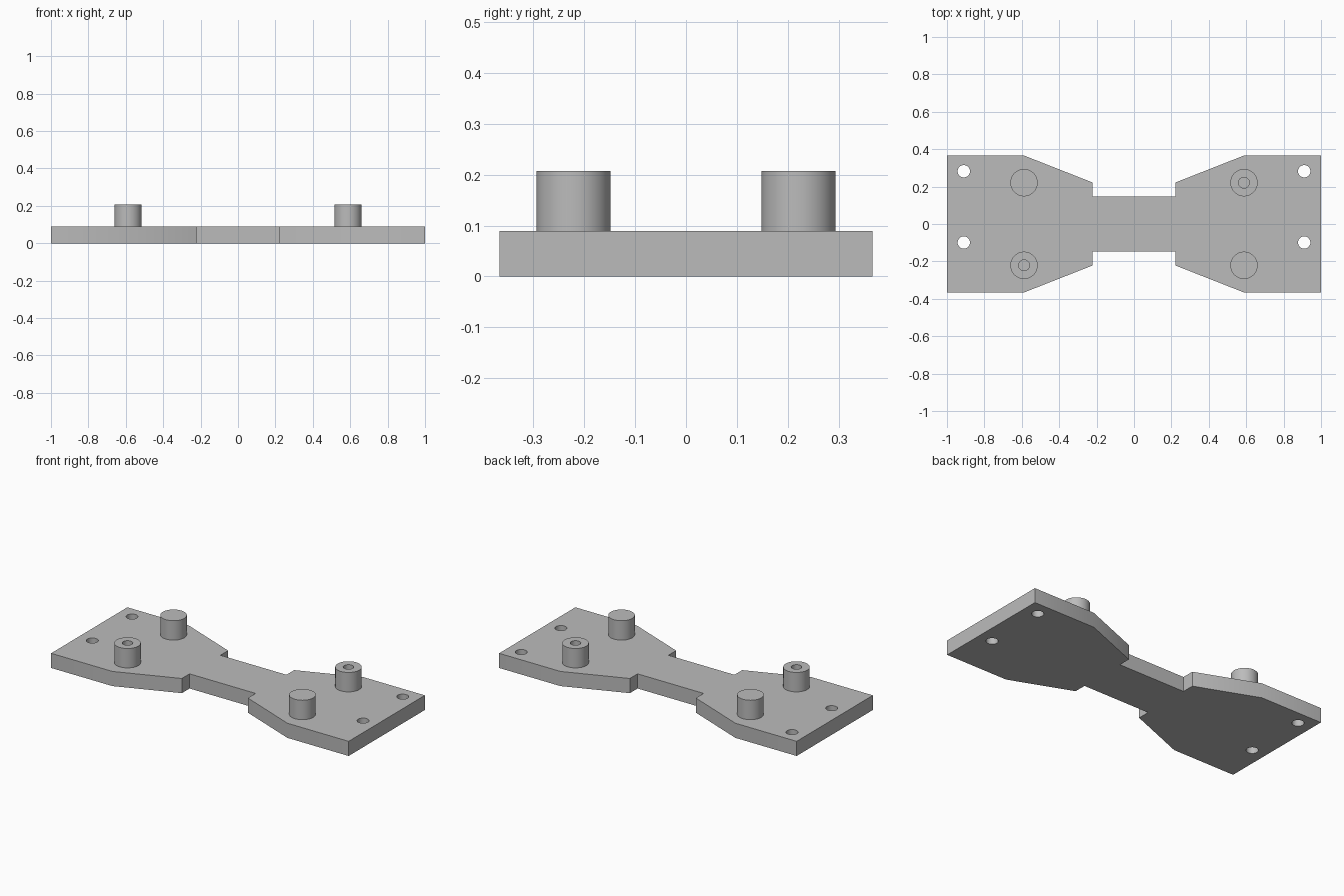
import bpy
import bmesh
from math import radians

cube = bpy.data.objects.get("Cube")
if cube:
    bpy.data.objects.remove(cube)

PLATE_TOP = 0.089
POST_TOP = 0.207

grey = bpy.data.materials.new("plain grey")
grey.use_nodes = True
colour = (0.5, 0.5, 0.5, 1)
grey.diffuse_color = colour
grey.node_tree.nodes["Principled BSDF"].inputs["Base Color"].default_value = colour


def cylinder(name, x, y, radius, bottom, top):
    bpy.ops.mesh.primitive_cylinder_add(
        vertices=64, radius=radius, depth=top - bottom,
        location=(x, y, (bottom + top) / 2))
    obj = bpy.context.object
    obj.name = name
    obj.data.materials.append(grey)
    return obj


def drill(target, x, y, radius, bottom, top):
    cutter = cylinder("drill_cutter", x, y, radius, bottom, top)
    cutter.hide_render = True
    mod = target.modifiers.new("hole", 'BOOLEAN')
    mod.operation = 'DIFFERENCE'
    mod.solver = 'EXACT'
    mod.object = cutter
    bpy.context.view_layer.objects.active = target
    bpy.ops.object.modifier_apply(modifier=mod.name)
    bpy.data.objects.remove(cutter)


def smooth(obj):
    bpy.ops.object.select_all(action='DESELECT')
    obj.select_set(True)
    bpy.context.view_layer.objects.active = obj
    bpy.ops.object.shade_smooth_by_angle(angle=radians(30))


# Base plate: one quarter of the outline, mirrored both ways
quarter = [(1, 0.366), (0.588, 0.366), (0.222, 0.222), (0.222, 0.148)]
back = quarter + [(-x, y) for x, y in reversed(quarter)]
outline = back + [(x, -y) for x, y in reversed(back)]

bm = bmesh.new()
base = bm.faces.new([bm.verts.new((x, y, 0)) for x, y in outline])
lifted = bmesh.ops.extrude_face_region(bm, geom=[base])
for v in lifted["geom"]:
    if isinstance(v, bmesh.types.BMVert):
        v.co.z = PLATE_TOP
bmesh.ops.recalc_face_normals(bm, faces=bm.faces)
mesh = bpy.data.meshes.new("base_plate")
bm.to_mesh(mesh)
bm.free()
mesh.materials.append(grey)
plate = bpy.data.objects.new("base_plate", mesh)
bpy.context.collection.objects.link(plate)

# Screw holes right through both ends of the plate
for x in (-0.91, 0.91):
    for y in (-0.099, 0.282):
        drill(plate, x, y, 0.033, -0.1, 0.2)
smooth(plate)

# Posts: one diagonal pair is solid, the other has a blind bore
for side, x in (("right", -0.588), ("left", 0.588)):
    for end, y in (("front", -0.221), ("back", 0.221)):
        post = cylinder(f"{end}_{side}_post", x, y, 0.073, PLATE_TOP, POST_TOP)
        if x * y > 0:
            drill(post, x, y, 0.029, PLATE_TOP + 0.002, POST_TOP + 0.1)
        smooth(post)
